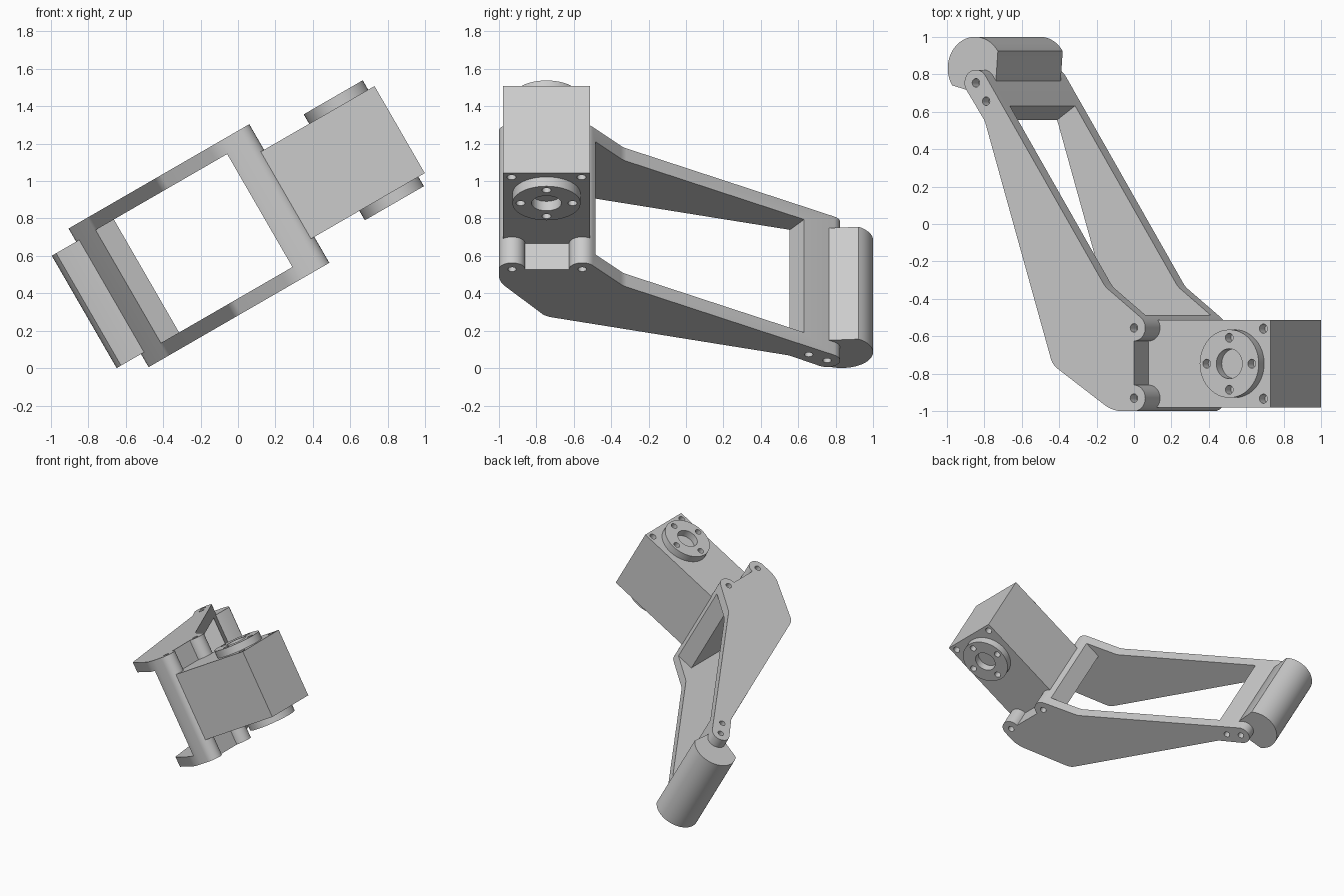
import bpy, bmesh
from math import sin, cos, radians, tan
from mathutils import Matrix, Vector

if "Cube" in bpy.data.objects:
    bpy.data.objects.remove(bpy.data.objects["Cube"])

# Everything is modelled in a local frame (u, y, w) and tilted 30 degrees about y
TILT = Matrix.Translation((0, 0, -0.006)) @ Matrix.Rotation(radians(-30), 4, 'Y')
W0, W1 = 0.249, 1.104          # outer faces of the two side plates
T = 0.079                      # plate thickness
S0, S1 = 0.409, 0.946          # motor faces
D = 0.058                      # disc thickness
MY = -0.746                    # motor centre line


def arc(cx, cy, r, a0, a1, n):
    return [(cx + r * cos(radians(a0 + (a1 - a0) * i / n)),
             cy + r * sin(radians(a0 + (a1 - a0) * i / n))) for i in range(n + 1)]


def circle(cx, cy, r, n=24):
    return arc(cx, cy, r, 0, 360, n)[:-1]


def fillet(prev, corner, nxt, r, n=6):
    """Arc of radius r replacing a corner."""
    c = Vector(corner)
    a, b = (Vector(prev) - c).normalized(), (Vector(nxt) - c).normalized()
    half = a.angle(b) / 2
    centre = c + (a + b).normalized() * (r / sin(half))
    p, q = c + a * (r / tan(half)) - centre, c + b * (r / tan(half)) - centre
    pts = []
    for i in range(n + 1):
        v = (p * (1 - i / n) + q * (i / n)).normalized() * r + centre
        pts.append((v.x, v.y))
    return pts


def prisms(name, parts):
    """One mesh from (profile, w_low, w_high) extrusions."""
    bm = bmesh.new()
    for profile, lo, hi in parts:
        f = bm.faces.new([bm.verts.new((u, y, lo)) for u, y in profile])
        ext = bmesh.ops.extrude_face_region(bm, geom=[f])
        bmesh.ops.translate(bm, vec=(0, 0, hi - lo),
                            verts=[v for v in ext['geom'] if isinstance(v, bmesh.types.BMVert)])
    bmesh.ops.recalc_face_normals(bm, faces=bm.faces)
    me = bpy.data.meshes.new(name)
    bm.to_mesh(me)
    bm.free()
    ob = bpy.data.objects.new(name, me)
    ob.matrix_world = TILT
    bpy.context.collection.objects.link(ob)
    return ob


def cut(ob, parts):
    """Subtract prisms from an object and apply the result."""
    cutter = prisms(ob.name + "_cutter", parts)
    cutter.hide_render = True
    mod = ob.modifiers.new("cut", 'BOOLEAN')
    mod.operation, mod.solver, mod.object = 'DIFFERENCE', 'EXACT', cutter
    bpy.context.view_layer.update()
    dg = bpy.context.evaluated_depsgraph_get()
    me = bpy.data.meshes.new_from_object(ob.evaluated_get(dg))
    ob.modifiers.clear()
    ob.data = me
    bpy.data.objects.remove(cutter)


def rect(u0, u1, y0, y1):
    return [(u0, y0), (u1, y0), (u1, y1), (u0, y1)]


# Leg frame: side profile run full width, then hollowed between the plates
boss_a = arc(0.637, -0.555, 0.07, -90, 54, 12)
boss_b = arc(0.637, -0.930, 0.07, -90, 90, 14)
tip = arc(-0.338, 0.754, 0.07, 33.5, 213.5, 14)
inner, neck, heel, toe = (0.46, -0.335), (-0.283, 0.551), (0.135, -0.752), (0.506, -1.0)
outline = (boss_a + fillet(boss_a[-1], inner, tip[0], 0.12) + tip
           + fillet(tip[-1], neck, heel, 0.12)
           + fillet(neck, heel, toe, 0.10)
           + fillet(heel, toe, boss_b[0], 0.2) + boss_b)
frame = prisms("leg_frame", [(outline, W0, W1)])

opening = [(0.525, -1.3), (0.525, -0.485), (1.0, -0.485), (1.0, 1.42),
           (-0.176, 0.63), (-0.28, 0.559), (-0.9, 0.14), (-0.9, -1.3)]
cut(frame, [(opening, W0 + T, W1 - T)])

# Screw holes in both faces of the frame
screws = [(0.637, -0.555), (0.637, -0.930), (-0.338, 0.754), (-0.275, 0.656)]
holes = []
for u, y in screws:
    ring = circle(u, y, 0.023, 16)
    holes += [(ring, W0 - 0.05, W0 + 0.07), (ring, W1 - 0.07, W1 + 0.05)]
cut(frame, holes)

# Half-round foot pad on the tip of the leg
pad = [(-0.40, 0.705), (-0.30, 0.70), (-0.262, 0.757)] + arc(-0.39, 0.832, 0.168, 33, 213, 28)
prisms("foot_pad", [(pad, W0 + T + 0.002, W1 - T - 0.002)])

# Motor body with corner screw holes
motor = prisms("motor_body", [(rect(0.63, 1.388, MY - 0.233, MY + 0.233), S0, S1)])
holes = []
for side in (-1, 1):
    ring = circle(1.344, MY + side * 0.187, 0.025, 16)
    holes += [(ring, S0 - 0.1, S0 + 0.06), (ring, S1 - 0.06, S1 + 0.1)]
cut(motor, holes)

# Output discs on both sides, with a centre hole and four screw holes
for name, lo in (("disc_upper", S1), ("disc_lower", S0 - D)):
    disc = prisms(name, [(circle(1.167, MY, 0.182, 48), lo, lo + D)])
    bores = [circle(1.167, MY, 0.08, 32)]
    bores += [circle(u, y, 0.024, 16) for u, y in arc(1.167, MY, 0.139, 0, 270, 3)]
    cut(disc, [(b, lo - 0.1, lo + D + 0.1) for b in bores])

# Smooth round surfaces, keep edges sharp
for ob in bpy.context.collection.objects:
    ob.select_set(True)
bpy.context.view_layer.objects.active = frame
bpy.ops.object.shade_smooth_by_angle(angle=radians(30))
